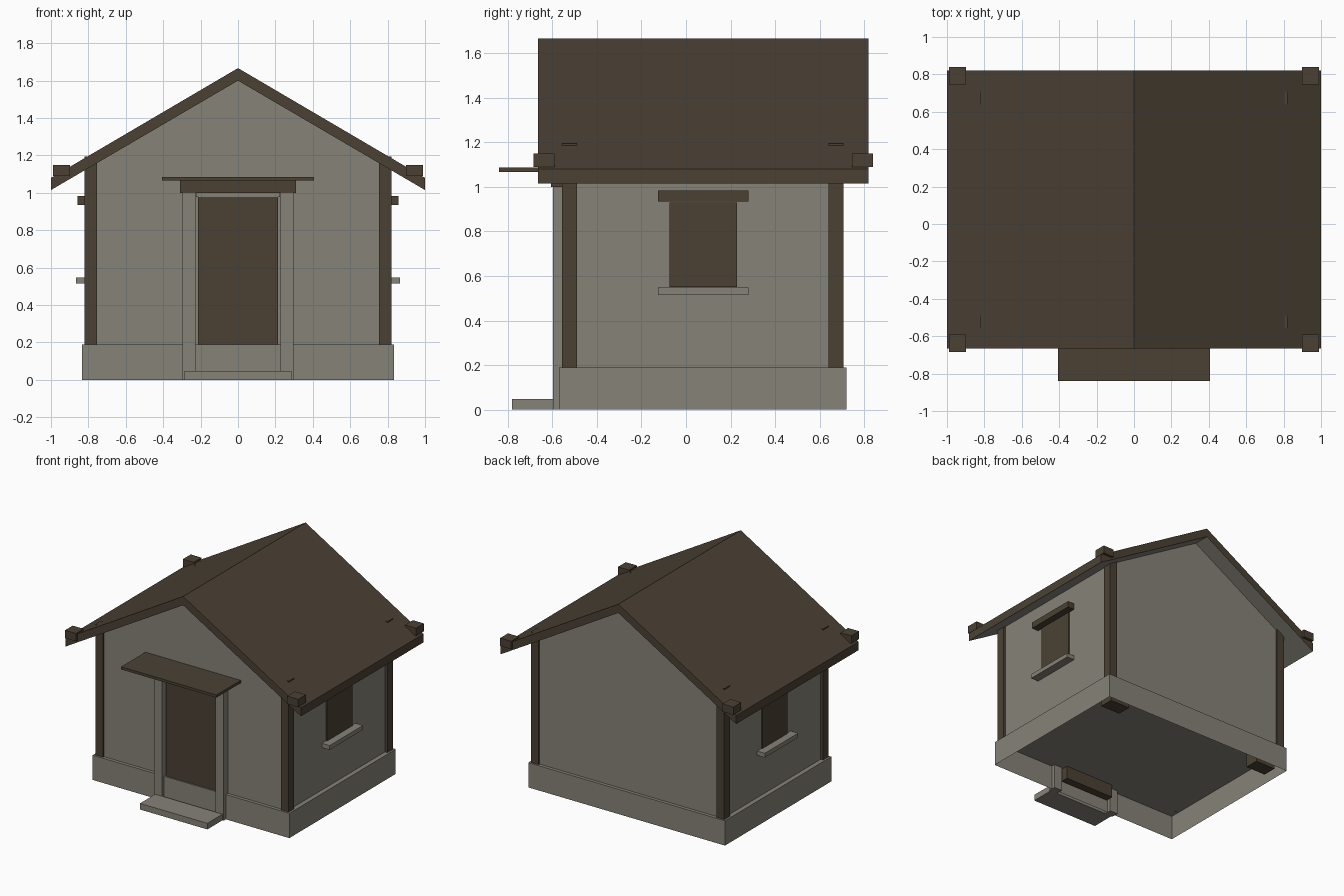
import bpy, bmesh

cube = bpy.data.objects.get("Cube")
if cube:
    bpy.data.objects.remove(cube, do_unlink=True)


def material(name, rgb):
    m = bpy.data.materials.new(name)
    m.use_nodes = True
    m.diffuse_color = (*rgb, 1)
    m.node_tree.nodes["Principled BSDF"].inputs["Base Color"].default_value = (*rgb, 1)
    return m


STONE = material("grey_plaster", (0.235, 0.225, 0.185))
WOOD = material("dark_wood", (0.07, 0.053, 0.034))


def finish(name, bm, *mats):
    bmesh.ops.recalc_face_normals(bm, faces=bm.faces)
    mesh = bpy.data.meshes.new(name)
    bm.to_mesh(mesh)
    bm.free()
    for m in mats:
        mesh.materials.append(m)
    obj = bpy.data.objects.new(name, mesh)
    bpy.context.collection.objects.link(obj)
    return obj


def box(name, mat, xs, ys, zs, open_bottom=False):
    bm = bmesh.new()
    bmesh.ops.create_cube(bm, size=1)
    for v in bm.verts:
        v.co = [r[0] if c < 0 else r[1] for c, r in zip(v.co, (xs, ys, zs))]
    if open_bottom:
        low = [f for f in bm.faces if f.normal.z < -0.5]
        bmesh.ops.delete(bm, geom=low, context='FACES_ONLY')
    return finish(name, bm, mat)


def pair(name, mat, xs, ys, zs):
    """Box on the +x side and its mirror on the -x side."""
    box("left_" + name, mat, xs, ys, zs)
    box("right_" + name, mat, (-xs[1], -xs[0]), ys, zs)


def prism(name, profile, y0, y1, *mats):
    """Extrude an x-z outline along y."""
    bm = bmesh.new()
    face = bm.faces.new([bm.verts.new((x, y0, z)) for x, z in profile])
    out = bmesh.ops.extrude_face_region(bm, geom=[face])
    for v in out["geom"]:
        if isinstance(v, bmesh.types.BMVert):
            v.co.y = y1
    return finish(name, bm, *mats)


# Foundation, hollow underneath, with two rear bearers
box("foundation", STONE, (-0.835, 0.835), (-0.57, 0.72), (0, 0.19), open_bottom=True)
pair("rear_bearer", WOOD, (0.6, 0.77), (0.55, 0.66), (0.02, 0.185))

# Gabled walls
prism("walls", [(-0.8, 0.19), (0.8, 0.19), (0.8, 1.15), (0, 1.62), (-0.8, 1.15)],
      -0.545, 0.695, STONE)

# Corner posts and eave blocks
for end, post_y, block_y in (("front", (-0.556, -0.49), (-0.684, -0.59)),
                             ("back", (0.64, 0.708), (0.745, 0.84))):
    pair(end + "_post", WOOD, (0.755, 0.82), post_y, (0.19, 1.195))
    pair(end + "_eave_block", WOOD, (0.897, 0.99), block_y, (1.09, 1.15))

# Roof with a pale underside
roof = prism("roof", [(-1, 1.015), (0, 1.6), (1, 1.015), (1, 1.08), (0, 1.667), (-1, 1.08)],
             -0.665, 0.82, WOOD, STONE)
for poly in roof.data.polygons:
    poly.material_index = 1 if poly.normal.z < -0.5 else 0

# Side windows
pair("window_panel", WOOD, (0.79, 0.81), (-0.075, 0.23), (0.55, 0.93))
pair("window_lintel", WOOD, (0.79, 0.857), (-0.125, 0.28), (0.935, 0.983))
pair("window_sill", STONE, (0.79, 0.865), (-0.125, 0.28), (0.515, 0.548))

# Doorway
box("door", WOOD, (-0.213, 0.213), (-0.56, -0.5), (0.09, 0.978))
box("door_head", STONE, (-0.225, 0.225), (-0.56, -0.54), (0.978, 1.0))
pair("door_jamb", STONE, (0.228, 0.296), (-0.597, -0.54), (0, 1.0))
box("door_lintel", WOOD, (-0.31, 0.31), (-0.605, -0.54), (1.0, 1.066))
box("canopy", WOOD, (-0.405, 0.405), (-0.84, -0.54), (1.066, 1.086))
box("door_step", STONE, (-0.286, 0.286), (-0.78, -0.595), (0, 0.047))
